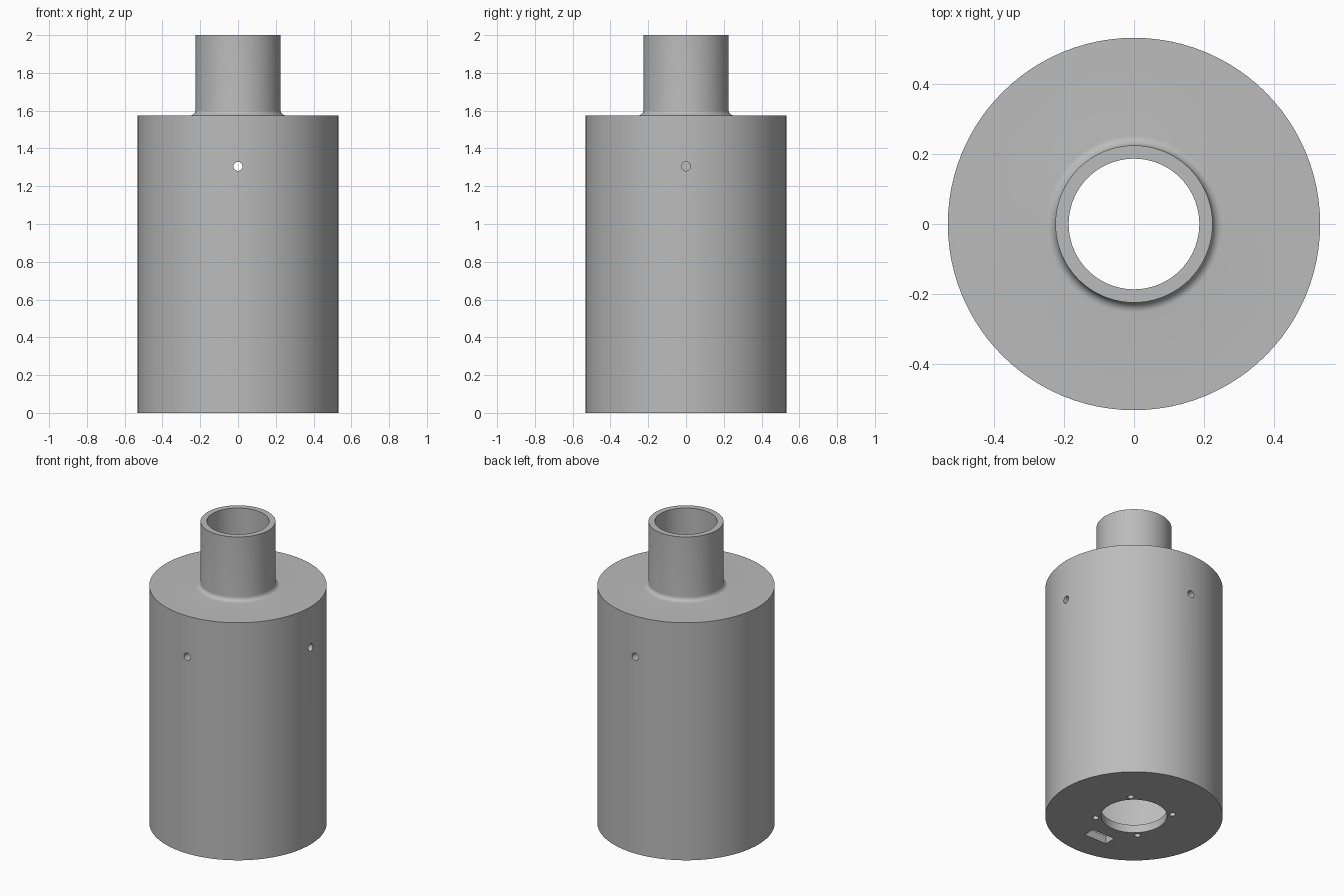
import bpy, bmesh
from math import pi, sin, cos, radians
from mathutils import Matrix, Vector

cube = bpy.data.objects.get("Cube")
if cube:
    bpy.data.objects.remove(cube, do_unlink=True)

BODY_R, WALL, SHOULDER_Z, TOP_Z = 0.533, 0.053, 1.575, 2.0
NECK_R, BORE_R, BASE_HOLE_R, FILLET = 0.225, 0.187, 0.198, 0.028
SEGMENTS = 96

grey = bpy.data.materials.new("plain grey")
grey.use_nodes = True
colour = (0.5, 0.5, 0.5, 1)
grey.diffuse_color = colour
grey.node_tree.nodes["Principled BSDF"].inputs["Base Color"].default_value = colour


def make_object(name, bm):
    bmesh.ops.recalc_face_normals(bm, faces=bm.faces)
    mesh = bpy.data.meshes.new(name)
    bm.to_mesh(mesh)
    bm.free()
    mesh.materials.append(grey)
    obj = bpy.data.objects.new(name, mesh)
    bpy.context.collection.objects.link(obj)
    return obj


def lathe(name, profile):
    """Revolve a closed (radius, height) outline about the z axis."""
    bm = bmesh.new()
    verts = [bm.verts.new((r, 0, z)) for r, z in profile]
    edges = [bm.edges.new((v, verts[i - 1])) for i, v in enumerate(verts)]
    bmesh.ops.spin(bm, geom=verts + edges, axis=(0, 0, 1), cent=(0, 0, 0),
                   angle=2 * pi, steps=SEGMENTS, use_merge=True)
    bmesh.ops.remove_doubles(bm, verts=bm.verts, dist=1e-5)
    return make_object(name, bm)


def add_drill(bm, centre, radius, length, direction):
    turn = Vector(direction).to_track_quat('Z', 'Y').to_matrix().to_4x4()
    bmesh.ops.create_cone(bm, cap_ends=True, segments=24, radius1=radius,
                          radius2=radius, depth=length,
                          matrix=Matrix.Translation(centre) @ turn)


# Hollow canister with a filleted neck
fillet = [(NECK_R + FILLET - FILLET * cos(a), SHOULDER_Z + FILLET - FILLET * sin(a))
          for a in (radians(90 * i / 8) for i in range(9))]
outline = [(BASE_HOLE_R, 0), (BODY_R, 0), (BODY_R, SHOULDER_Z)]
outline += fillet[::-1]
outline += [(NECK_R, TOP_Z), (BORE_R, TOP_Z), (BORE_R, SHOULDER_Z - WALL),
            (BODY_R - WALL, SHOULDER_Z - WALL), (BODY_R - WALL, WALL),
            (BASE_HOLE_R, WALL)]
canister = lathe("canister", outline)

# Cutters: three wall holes, four base screw holes, one base slot
cut = bmesh.new()
for direction in ((0, -1, 0), (1, 0, 0), (0, 1, 0)):
    centre = Vector(direction) * (BODY_R - WALL / 2) + Vector((0, 0, 1.305))
    add_drill(cut, centre, 0.024, 0.15, direction)
for i in range(4):
    a = radians(45 + 90 * i)
    add_drill(cut, Vector((0.232 * cos(a), 0.232 * sin(a), WALL / 2)), 0.019, 0.15, (0, 0, 1))
bmesh.ops.create_cube(cut, size=1, matrix=Matrix.Translation((0, -0.323, WALL / 2))
                      @ Matrix.Diagonal((0.166, 0.078, 0.15, 1)))
cutter = make_object("hole_cutter", cut)
cutter.hide_render = True

mod = canister.modifiers.new("holes", 'BOOLEAN')
mod.operation = 'DIFFERENCE'
mod.solver = 'EXACT'
mod.object = cutter
bpy.context.view_layer.objects.active = canister
canister.select_set(True)
cutter.select_set(False)
bpy.ops.object.modifier_apply(modifier=mod.name)
bpy.data.objects.remove(cutter, do_unlink=True)

bpy.ops.object.shade_smooth_by_angle(angle=radians(30))
